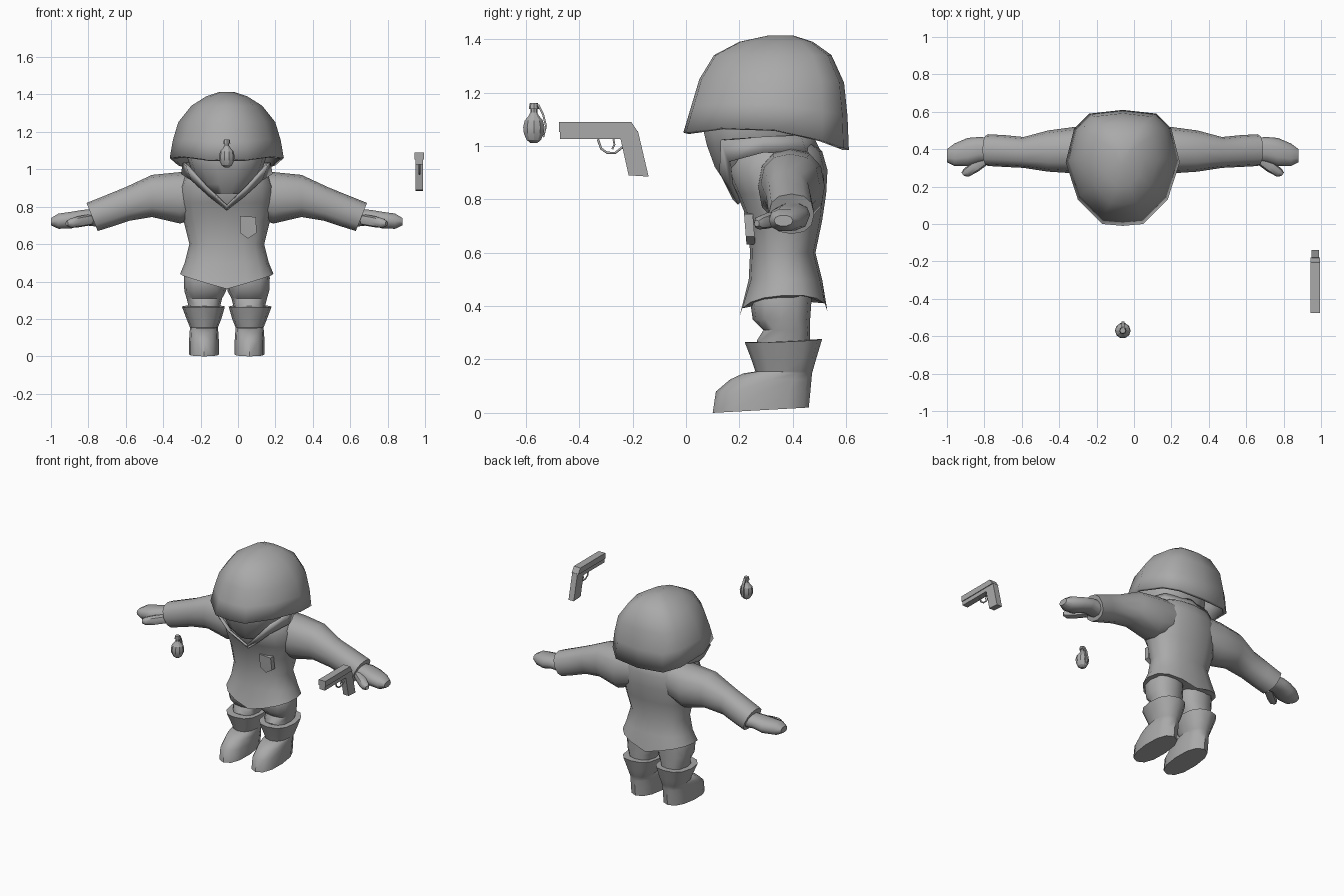
import bpy, bmesh, math
from mathutils import Vector

if "Cube" in bpy.data.objects:
    bpy.data.objects.remove(bpy.data.objects["Cube"])

CX = -0.06  # figure's symmetry plane
grey = bpy.data.materials.new("plain_grey")
grey.diffuse_color = (0.4, 0.4, 0.4, 1)
grey.use_nodes = True
grey.node_tree.nodes["Principled BSDF"].inputs["Base Color"].default_value = grey.diffuse_color


def finish(name, bm, x=CX, mirror=False, angle=45, solid=0):
    """Turn a bmesh into a shaded object, optionally mirrored or thickened."""
    bmesh.ops.recalc_face_normals(bm, faces=bm.faces[:])
    me = bpy.data.meshes.new(name)
    bm.to_mesh(me)
    bm.free()
    me.materials.append(grey)
    ob = bpy.data.objects.new(name, me)
    bpy.context.collection.objects.link(ob)
    ob.location.x = x
    if mirror:
        ob.modifiers.new("mirror", 'MIRROR').use_mirror_merge = mirror == 'MERGE'
    if solid:
        m = ob.modifiers.new("thickness", 'SOLIDIFY')
        m.thickness, m.offset = solid, -1
    bpy.ops.object.select_all(action='DESELECT')
    ob.select_set(True)
    bpy.context.view_layer.objects.active = ob
    bpy.ops.object.shade_smooth_by_angle(angle=math.radians(angle))
    return ob


def skin(rings, caps=(True, True)):
    """Bridge equal-length closed rings of points."""
    bm = bmesh.new()
    vs = [[bm.verts.new(p) for p in r] for r in rings]
    n = len(vs[0])
    for a, b in zip(vs, vs[1:]):
        for i in range(n):
            j = (i + 1) % n
            bm.faces.new((a[i], a[j], b[j], b[i]))
    for ring, cap in zip((vs[0], vs[-1]), caps):
        if cap:
            bm.faces.new(ring)
    return bm


def oval(c, u, v, n=12, p=0.85):
    """Slightly squared oval around c, spanned by u and v."""
    c, u, v = Vector(c), Vector(u), Vector(v)
    pts = []
    for i in range(n):
        t = 2 * math.pi * i / n
        k, s = math.cos(t), math.sin(t)
        pts.append(c + u * math.copysign(abs(k) ** p, k) + v * math.copysign(abs(s) ** p, s))
    return pts


def upright(rows, n=12, p=0.85):
    """Rings stacked in z: (z, x, half width, y front, y back, side lift, back lift)."""
    out = []
    for z, x, w, y0, y1, *lift in rows:
        side, back = lift if lift else (0, 0)
        ring = oval((x, (y0 + y1) / 2, z), (w, 0, 0), (0, (y1 - y0) / 2, 0), n, p)
        for q in ring:
            q.z += side * abs(q.x - x) / w + back * (q.y - y0) / (y1 - y0)
        out.append(ring)
    return out


def sideways(rows, n=10):
    """Rings along x: (x, y0, y1, z0, z1, lean)."""
    return [oval((x, (a + b) / 2, (c + d) / 2), (0, (b - a) / 2, 0), (lean, 0, (d - c) / 2), n)
            for x, a, b, c, d, lean in rows]


def prism(name, outline, x, half):
    """Extrude a (y, z) outline along x."""
    return finish(name, skin([[(s * half, y, z) for y, z in outline] for s in (-1, 1)]), x, angle=30)


def tube(name, pts, r, x):
    cu = bpy.data.curves.new(name, 'CURVE')
    cu.dimensions, cu.bevel_depth, cu.bevel_resolution = '3D', r, 1
    cu.use_fill_caps = True
    sp = cu.splines.new('POLY')
    sp.points.add(len(pts) - 1)
    for q, (y, z) in zip(sp.points, pts):
        q.co = (0, y, z, 1)
    cu.materials.append(grey)
    ob = bpy.data.objects.new(name, cu)
    bpy.context.collection.objects.link(ob)
    ob.location.x = x


# Jacket body, with a hem that dips at front and back
finish("jacket", skin(upright([
    (0.36, 0, 0.25, 0.20, 0.53, 0.07, 0.02), (0.50, 0, 0.225, 0.235, 0.51),
    (0.60, 0, 0.20, 0.24, 0.485), (0.72, 0, 0.23, 0.232, 0.51),
    (0.82, 0, 0.25, 0.19, 0.525), (0.91, 0, 0.25, 0.15, 0.53),
    (0.98, 0, 0.22, 0.17, 0.51), (1.02, 0, 0.17, 0.22, 0.46)], 16)))

# Sleeves, hands and thumbs
finish("sleeve", skin(sideways([
    (0.10, 0.28, 0.50, 0.76, 0.995, 0), (0.25, 0.27, 0.52, 0.71, 0.985, 0),
    (0.40, 0.28, 0.50, 0.745, 0.97, 0), (0.53, 0.30, 0.465, 0.725, 0.905, 0.01),
    (0.63, 0.305, 0.475, 0.695, 0.86, 0.02), (0.72, 0.31, 0.48, 0.67, 0.82, 0.03)], 12)), mirror=True)
finish("hand", skin(sideways([
    (0.68, 0.34, 0.46, 0.69, 0.79, 0), (0.77, 0.33, 0.465, 0.70, 0.785, 0),
    (0.83, 0.31, 0.46, 0.682, 0.775, 0), (0.90, 0.31, 0.43, 0.68, 0.765, 0),
    (0.94, 0.33, 0.40, 0.70, 0.74, 0)], 10)), mirror=True)
finish("thumb", skin([oval(c, (r * 0.6, r * 0.8, 0), (0, 0, r), 8) for c, r in (
    ((0.73, 0.35, 0.73), 0.03), ((0.79, 0.305, 0.72), 0.03),
    ((0.835, 0.275, 0.712), 0.025), ((0.855, 0.265, 0.71), 0.012))]), mirror=True)

# Trousers and boots
finish("trouser_leg", skin(upright([
    (0.22, 0.12, 0.075, 0.28, 0.465), (0.27, 0.12, 0.085, 0.265, 0.465),
    (0.31, 0.12, 0.095, 0.29, 0.465), (0.35, 0.115, 0.112, 0.25, 0.465),
    (0.42, 0.115, 0.115, 0.24, 0.47), (0.50, 0.11, 0.10, 0.26, 0.47)])), mirror=True)
finish("boot", skin(upright([
    (0.0, 0.122, 0.08, 0.10, 0.46, 0, 0.02), (0.08, 0.122, 0.08, 0.112, 0.466),
    (0.125, 0.122, 0.077, 0.165, 0.47), (0.148, 0.122, 0.075, 0.215, 0.472),
    (0.155, 0.122, 0.075, 0.26, 0.474), (0.20, 0.122, 0.093, 0.245, 0.487),
    (0.265, 0.125, 0.115, 0.22, 0.51, -0.005, 0.012)])), mirror=True)

# Head below the helmet
finish("head", skin(upright([
    (0.87, 0, 0.08, 0.14, 0.36), (0.92, 0, 0.145, 0.105, 0.42), (1.0, 0, 0.19, 0.075, 0.46),
    (1.06, 0, 0.21, 0.06, 0.48), (1.2, 0, 0.21, 0.09, 0.50), (1.3, 0, 0.13, 0.17, 0.45)], 14)))

# Collar: a band from the chest point round to the nape
low = [(0, .195, .78), (.09, .165, .85), (.19, .16, .94), (.245, .29, .975), (.19, .45, .98), (0, .505, .98)]
high = [(0, .175, .80), (.11, .125, .90), (.22, .13, 1.02), (.235, .29, 1.035), (.17, .43, 1.04), (0, .475, 1.04)]
bm = bmesh.new()
a, b = [[bm.verts.new(p) for p in row] for row in (low, high)]
for i in range(5):
    bm.faces.new((a[i], a[i + 1], b[i + 1], b[i]))
finish("collar", bm, mirror='MERGE', solid=0.015)

# Helmet: one rim outline scaled up into a dome, lower at the back
half = [(0, -0.01), (.11, 0), (.24, .13), (.305, .33), (.26, .51), (.18, .59), (0, .61)]
rim = half + [(-x, y) for x, y in half[-2:0:-1]]
rings = []
for z, w, y0, y1, drop in ((1.05, 1, -.01, .61, 1), (1.15, .945, .02, .605, .6), (1.25, .85, .05, .592, .2),
                           (1.34, .62, .105, .545, 0), (1.39, .36, .2, .475, 0), (1.414, .12, .31, .40, 0)):
    ring = []
    for x, y in rim:
        t = (y + 0.01) / 0.62
        lift = 0.03 * t * (1 - t) * 4 - 0.065 * t ** 2
        ring.append((x * w, y0 + (y1 - y0) * t, z + drop * lift))
    rings.append(ring)
finish("helmet", skin(rings, (False, True)), solid=0.022, angle=50)

# Chest pocket
pocket = [(.07, .75), (.155, .745), (.16, .66), (.113, .63), (.07, .66)]
finish("chest_pocket", skin([[(x, y + (0.75 - z) * 0.08, z) for x, z in pocket] for y in (0.217, 0.25)]))

# Grenade: ribbed body, neck, fuse cap and lever
finish("grenade_body", skin([oval((0, -0.57, z), (r, 0, 0), (0, r, 0), 10, 1) for z, r in (
    (1.01, .012), (1.022, .028), (1.045, .039), (1.07, .042), (1.095, .036), (1.113, .02), (1.125, .014)
)]), angle=25)
finish("grenade_fuse", skin([oval((0, -0.57, z), (r, 0, 0), (0, r, 0), 8, 1) for z, r in (
    (1.115, .013), (1.138, .013), (1.139, .019), (1.16, .015))]), angle=30)
lever = [(-.575, 1.16), (-.55, 1.155), (-.532, 1.12), (-.521, 1.075), (-.53, 1.035)]
inner = [(y - 0.006, z - 0.005) for y, z in reversed(lever)]
prism("grenade_lever", lever + inner, CX, 0.008)

# Pistol: slide, frame with grip, trigger guard and trigger
PX = 0.97
prism("pistol_slide", [(-.475, 1.052), (-.475, 1.09), (-.205, 1.09), (-.18, 1.052)], PX, 0.025)
prism("pistol_frame", [(-.472, 1.025), (-.472, 1.056), (-.18, 1.056), (-.14, .885), (-.215, .89), (-.245, 1.025)],
      PX, 0.02)
tube("trigger_guard", [(-.33, 1.025), (-.318, .99), (-.295, .974), (-.265, .974), (-.238, .995)], 0.005, PX)
tube("trigger", [(-.272, 1.025), (-.268, 1.005), (-.276, .988)], 0.004, PX)
